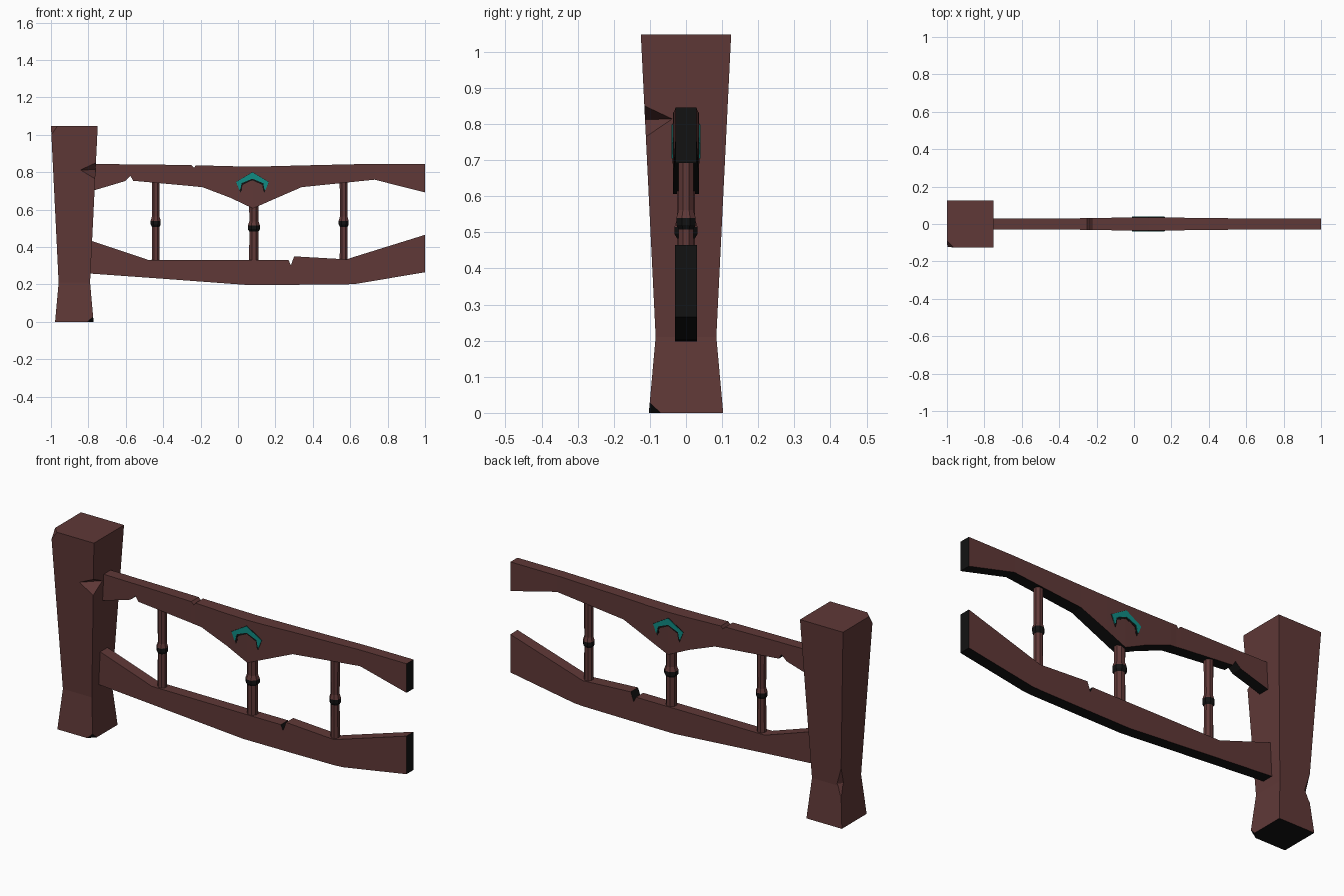
import bpy, bmesh, math
from mathutils import Vector

if "Cube" in bpy.data.objects:
    bpy.data.objects.remove(bpy.data.objects["Cube"])


def material(name, rgb):
    m = bpy.data.materials.new(name)
    m.diffuse_color = (*rgb, 1)
    m.use_nodes = True
    m.node_tree.nodes["Principled BSDF"].inputs["Base Color"].default_value = m.diffuse_color
    return m


WOOD = material("red_brown_wood", (0.115, 0.040, 0.038))
BLACK = material("black_underside", (0.006, 0.006, 0.006))
TEAL = material("teal_inlay", (0.005, 0.26, 0.23))


def finish(bm, name, mats, rule=None):
    """Turn a bmesh into an object, colouring faces by a rule."""
    bmesh.ops.recalc_face_normals(bm, faces=bm.faces)
    bm.normal_update()
    if rule:
        for f in bm.faces:
            f.material_index = 1 if rule(f) else 0
    me = bpy.data.meshes.new(name)
    bm.to_mesh(me)
    bm.free()
    for m in mats:
        me.materials.append(m)
    ob = bpy.data.objects.new(name, me)
    bpy.context.collection.objects.link(ob)
    return ob


def loft(rings):
    """Join equal-length vertex rings into a capped solid."""
    bm = bmesh.new()
    rs = [[bm.verts.new(p) for p in r] for r in rings]
    n = len(rs[0])
    for a, b in zip(rs, rs[1:]):
        for i in range(n):
            j = (i + 1) % n
            bm.faces.new((a[i], a[j], b[j], b[i]))
    bm.faces.new(rs[0])
    bm.faces.new(rs[-1])
    return bm


# ---- Post: flared square column with chipped corners
PX = -0.875
bm = loft([[(PX + sx * h, sy * h, z) for sx, sy in ((-1, -1), (1, -1), (1, 1), (-1, 1))]
           for z, h in ((0, 0.103), (0.21, 0.084), (1.047, 0.125))])
for co, no in (((PX + 0.103, -0.070, 0), (0.8, -0.8, -0.8)),
               ((-1.0, -0.090, 1.047), (-1, -1, 0.65))):
    co, no = Vector(co), Vector(no)
    cut = bmesh.ops.bisect_plane(bm, geom=bm.verts[:] + bm.edges[:] + bm.faces[:],
                                 plane_co=co, plane_no=no, clear_outer=True)
    edges = [e for e in cut["geom_cut"] if isinstance(e, bmesh.types.BMEdge)]
    bmesh.ops.holes_fill(bm, edges=edges)
post = finish(bm, "post", [WOOD, BLACK], lambda f: f.normal.z < -0.4)


def chip(ob, points):
    """Cut a convex wedge out of an object."""
    cb = bmesh.new()
    for p in points:
        cb.verts.new(p)
    bmesh.ops.convex_hull(cb, input=cb.verts[:])
    cutter = finish(cb, "chip_cutter", [WOOD])
    cutter.hide_render = True
    mod = ob.modifiers.new("chip", 'BOOLEAN')
    mod.operation = 'DIFFERENCE'
    mod.solver = 'EXACT'
    mod.object = cutter
    bpy.context.view_layer.objects.active = ob
    bpy.ops.object.modifier_apply(modifier=mod.name)
    bpy.data.objects.remove(cutter)


chip(post, [(-0.845, -0.116, 0.812), (-0.758, -0.035, 0.814),
            (-0.755, -0.121, 0.855), (-0.760, -0.117, 0.758)])
chip(post, [(-0.964, 0.089, 0.31), (-0.962, 0.087, 0.16), (-0.930, 0.092, 0.22),
            (-0.967, 0.055, 0.22), (-1.0, 0.13, 0.22)])


# ---- Rails: stations of (x, top z, bottom z, half thickness)
def rail(name, stations):
    bm = loft([[(x, -h, t), (x, h, t), (x, h, b), (x, -h, b)] for x, t, b, h in stations])
    return finish(bm, name, [WOOD, BLACK],
                  lambda f: f.normal.z < -0.3 or abs(f.normal.x) > 0.8)


rail("upper_rail", [
    (-0.79, 0.845, 0.697, 0.029), (-0.605, 0.842, 0.752, 0.029),
    (-0.575, 0.842, 0.780, 0.029), (-0.56, 0.842, 0.754, 0.029),
    (-0.25, 0.838, 0.726, 0.031), (-0.235, 0.824, 0.724, 0.031),
    (-0.225, 0.837, 0.723, 0.031), (-0.19, 0.836, 0.72, 0.032),
    (-0.04, 0.832, 0.663, 0.035), (0.08, 0.830, 0.606, 0.036),
    (0.19, 0.832, 0.655, 0.035), (0.34, 0.836, 0.72, 0.032),
    (0.73, 0.845, 0.76, 0.029), (1.0, 0.845, 0.692, 0.029)])
rail("lower_rail", [
    (-0.79, 0.435, 0.258, 0.03), (-0.48, 0.331, 0.236, 0.03),
    (0.05, 0.330, 0.197, 0.03), (0.27, 0.330, 0.198, 0.03),
    (0.283, 0.302, 0.198, 0.03), (0.300, 0.350, 0.198, 0.03),
    (0.58, 0.334, 0.2, 0.03), (0.63, 0.350, 0.203, 0.03), (1.0, 0.465, 0.265, 0.03)])

# ---- Balusters: eight-sided spindles with a dark-bottomed collar
for name, x, zc, s in (("left_baluster", -0.44, 0.53, 1.0),
                       ("middle_baluster", 0.085, 0.505, 1.2),
                       ("right_baluster", 0.565, 0.53, 1.0)):
    prof = ((0.31, 0.023), (zc - 0.022, 0.022), (zc - 0.010, 0.029),
            (zc + 0.010, 0.029), (zc + 0.032, 0.022), (0.77 if s == 1 else 0.65, 0.023))
    bm = loft([[(x + r * s * math.cos((k + 0.5) * math.pi / 4),
                 r * s * math.sin((k + 0.5) * math.pi / 4), z) for k in range(8)]
               for z, r in prof])
    finish(bm, name, [WOOD, BLACK],
           lambda f: zc - 0.021 < f.calc_center_median().z < zc + 0.009)


# ---- Chevron inlay on both sides of the upper rail, with a dark lower rim
def chevron(name, half, mat, depth):
    pts = half + [(-u, z) for u, z in reversed(half[1:-1])]
    n = len(half)
    outer, inner = half[:n // 2], half[n // 2:][::-1]
    for side, label in ((-1, "front"), (1, "back")):
        bm = bmesh.new()
        ys = (side * 0.030, side * depth)
        for m in (-1, 1):
            grid = [[[bm.verts.new((0.077 + m * u, y, z)) for u, z in row]
                     for row in (outer, inner)] for y in ys]
            for i in range(len(outer) - 1):
                a, b = grid
                for row in grid:
                    bm.faces.new((row[0][i], row[0][i + 1], row[1][i + 1], row[1][i]))
                for k in (0, 1):
                    bm.faces.new((a[k][i], a[k][i + 1], b[k][i + 1], b[k][i]))
            bm.faces.new((grid[0][0][-1], grid[0][1][-1], grid[1][1][-1], grid[1][0][-1]))
        bmesh.ops.remove_doubles(bm, verts=bm.verts, dist=0.0001)
        finish(bm, f"{label}_{name}", [mat])


chevron("inlay_rim", [(0, 0.801), (0.088, 0.748), (0.064, 0.690),
                      (0.057, 0.703), (0.053, 0.732), (0, 0.757)], BLACK, 0.0375)
chevron("inlay", [(0, 0.799), (0.087, 0.747), (0.070, 0.704),
                  (0.064, 0.710), (0.058, 0.741), (0, 0.765)], TEAL, 0.0395)
